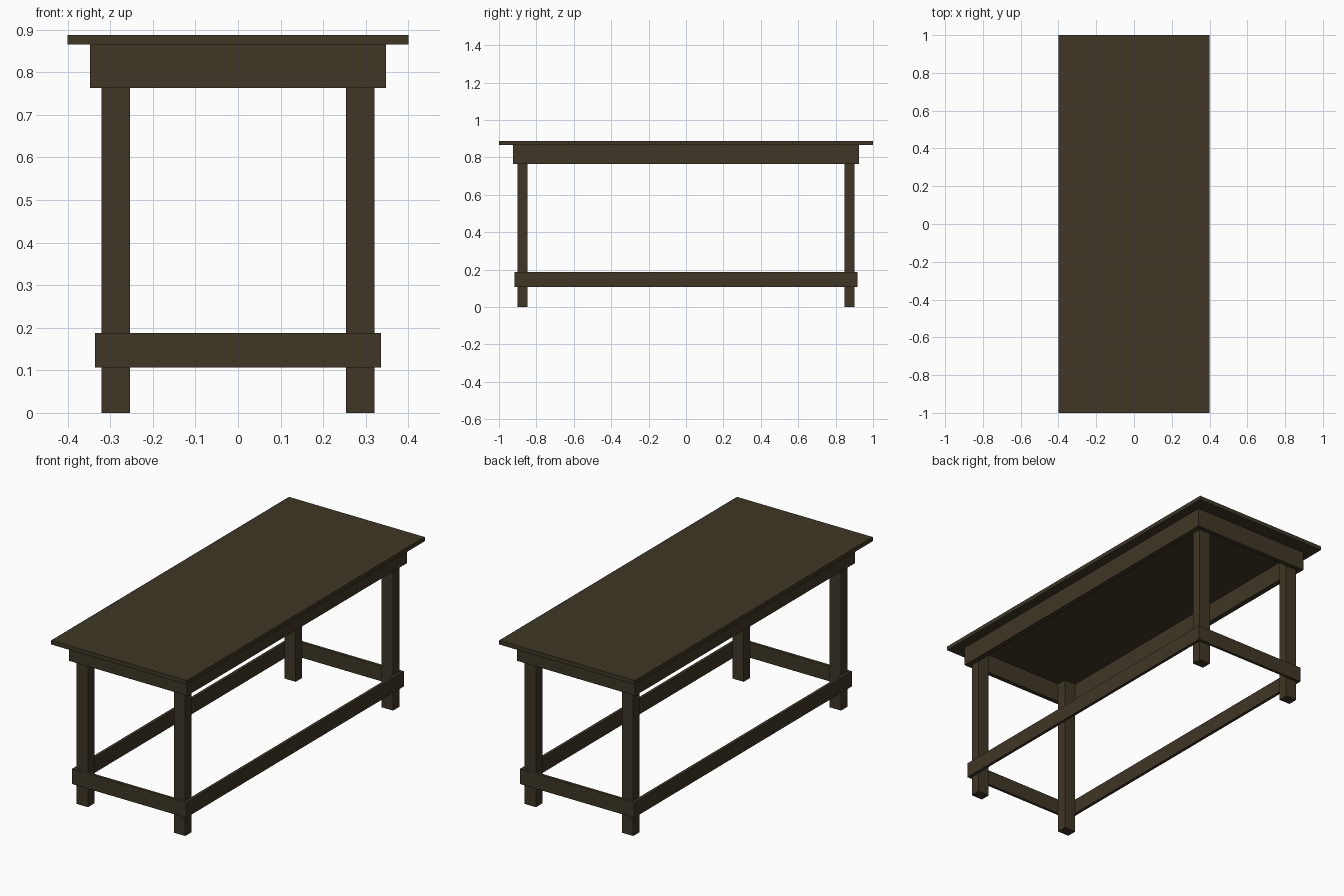
import bpy

if "Cube" in bpy.data.objects:
    bpy.data.objects.remove(bpy.data.objects["Cube"])

wood = bpy.data.materials.new("dark brown wood")
wood.diffuse_color = (0.05, 0.038, 0.019, 1)
wood.use_nodes = True
wood.node_tree.nodes["Principled BSDF"].inputs["Base Color"].default_value = wood.diffuse_color


def box(name, lo, hi):
    """Axis-aligned box between two corners."""
    bpy.ops.mesh.primitive_cube_add(size=1, location=[(a + b) / 2 for a, b in zip(lo, hi)])
    ob = bpy.context.object
    ob.name = name
    ob.scale = [b - a for a, b in zip(lo, hi)]
    bpy.ops.object.transform_apply(location=False, rotation=False, scale=True)
    ob.data.materials.append(wood)


def frame(name, x, y, tx, ty, z0, z1):
    """Four boards around the legs: full-width ends, sides fitted between."""
    for s, end, side in ((-1, "front", "left"), (1, "back", "right")):
        ya, yb = sorted((s * y, s * (y - ty)))
        box(f"{end}_{name}", (-x, ya, z0), (x, yb, z1))
        xa, xb = sorted((s * x, s * (x - tx)))
        box(f"{side}_{name}", (xa, ty - y, z0), (xb, y - ty, z1))


# table top
box("table_top", (-0.4, -1, 0.865), (0.4, 1, 0.887))

# legs run up to the underside of the top
for sx, side in ((-1, "left"), (1, "right")):
    for sy, end in ((-1, "front"), (1, "back")):
        xa, xb = sorted((sx * 0.253, sx * 0.32))
        ya, yb = sorted((sy * 0.847, sy * 0.901))
        box(f"{end}_{side}_leg", (xa, ya, 0), (xb, yb, 0.865))

# apron under the top and low stretchers, both outside the legs
frame("apron", 0.348, 0.924, 0.028, 0.023, 0.763, 0.865)
frame("stretcher", 0.336, 0.916, 0.016, 0.015, 0.107, 0.188)
